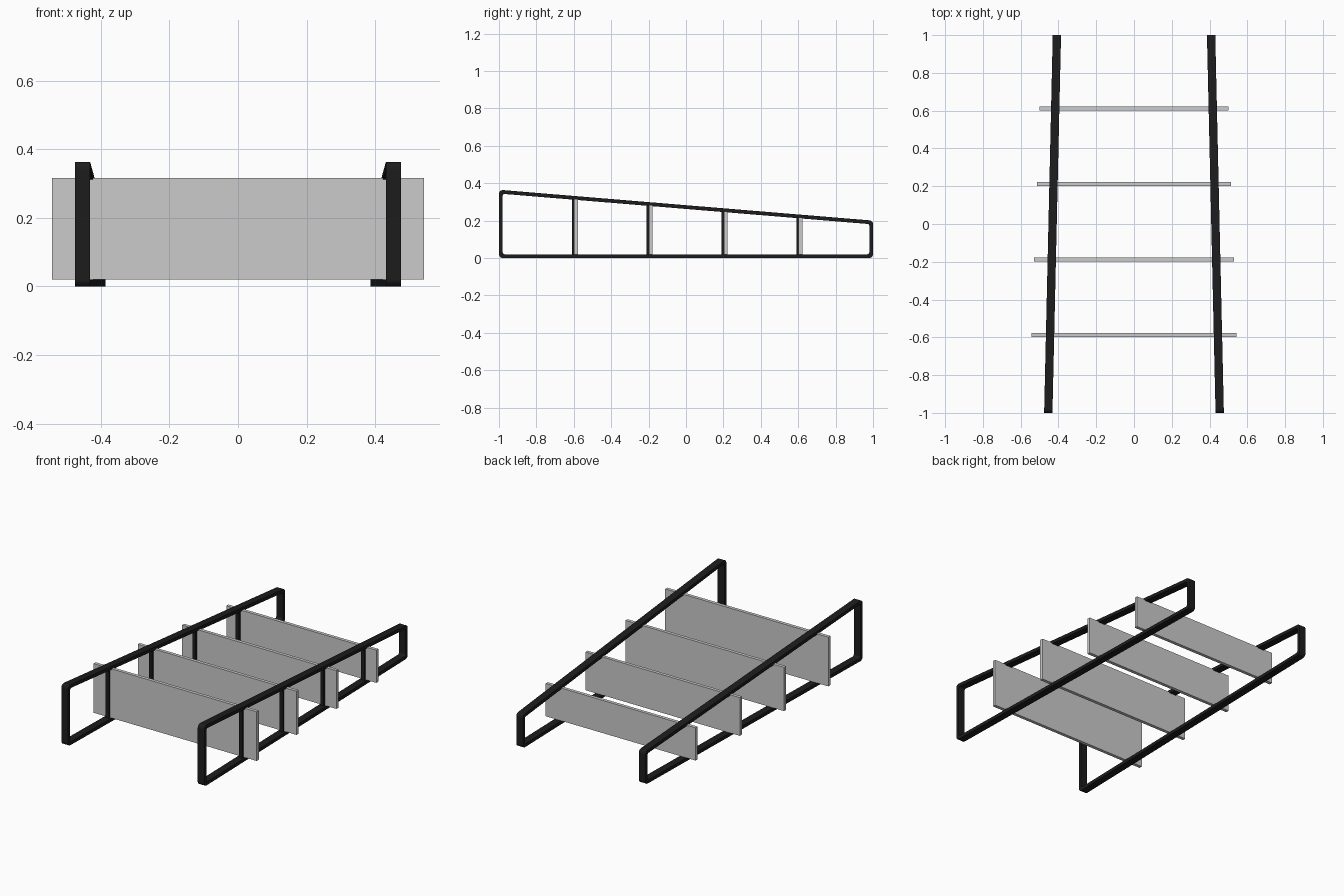
import bpy, bmesh, math
from mathutils import Vector

if "Cube" in bpy.data.objects:
    bpy.data.objects.remove(bpy.data.objects["Cube"])

BAR, WIDTH, POST = 0.02, 0.044, 0.022
SEG = 4

black = bpy.data.materials.new("black_metal")
black.diffuse_color = (0.012, 0.012, 0.012, 1)
black.use_nodes = True
black.node_tree.nodes["Principled BSDF"].inputs["Base Color"].default_value = black.diffuse_color


def frame_x(y):
    return 0.431 - 0.0228 * y


def frame_top(y):
    return 0.2825 - 0.0825 * y


def offset(corners, d):
    # inset a convex counter-clockwise polygon by d
    out = []
    n = len(corners)
    for i, p in enumerate(corners):
        a = (p - corners[i - 1]).normalized()
        b = (corners[(i + 1) % n] - p).normalized()
        na, nb = Vector((-a.y, a.x)), Vector((-b.y, b.x))
        out.append(p + (na + nb) * d / (1 + na.dot(nb)))
    return out


def rounded(corners, r):
    # arcs of radius r around the inset corners
    pts = []
    n = len(corners)
    for i, c in enumerate(offset(corners, r)):
        a = corners[i] - corners[i - 1]
        b = corners[(i + 1) % n] - corners[i]
        start = math.atan2(-a.x, a.y)
        turn = a.angle(b)
        for k in range(SEG + 1):
            t = start + turn * k / SEG
            pts.append(c + Vector((math.cos(t), math.sin(t))) * r)
    return pts


def add_object(name, bm, mat=None):
    bmesh.ops.recalc_face_normals(bm, faces=bm.faces)
    me = bpy.data.meshes.new(name)
    bm.to_mesh(me)
    bm.free()
    if mat:
        me.materials.append(mat)
    ob = bpy.data.objects.new(name, me)
    bpy.context.collection.objects.link(ob)
    return ob


def box(name, lo, hi, mat=None):
    bm = bmesh.new()
    bmesh.ops.create_cube(bm, size=1)
    for v in bm.verts:
        v.co = [(h if c > 0 else l) for c, l, h in zip(v.co, lo, hi)]
    return add_object(name, bm, mat)


# tapered side frames with rounded corners
corners = [Vector(p) for p in ((-1, 0), (1, 0), (1, 0.2), (-1, 0.365))]
outer, inner = rounded(corners, 0.02), rounded(offset(corners, BAR), 0.01)
for side, s in (("left", -1), ("right", 1)):
    bm = bmesh.new()
    rings = [[bm.verts.new((s * (frame_x(p.x) + dx), p.x, p.y)) for p in loop]
             for loop, dx in ((outer, WIDTH / 2), (outer, -WIDTH / 2),
                              (inner, -WIDTH / 2), (inner, WIDTH / 2))]
    n = len(rings[0])
    for r in range(4):
        a, b = rings[r], rings[(r + 1) % 4]
        for i in range(n):
            j = (i + 1) % n
            bm.faces.new((a[i], a[j], b[j], b[i]))
    add_object(side + "_frame", bm, black)

# cross panels, each with a thin upright on both frames
for k in range(4):
    y = -0.6 + 0.4 * k
    half = 0.543 - 0.0145 * k
    box(f"panel_{k + 1}", (-half, y + 0.002, 0.02),
        (half, y + 0.022, frame_top(y) - 0.016))
    for side, s in (("left", -1), ("right", 1)):
        x = s * frame_x(y)
        box(f"{side}_upright_{k + 1}", (x - POST / 2, y - 0.01, 0.01),
            (x + POST / 2, y + 0.003, frame_top(y) - 0.01), black)
